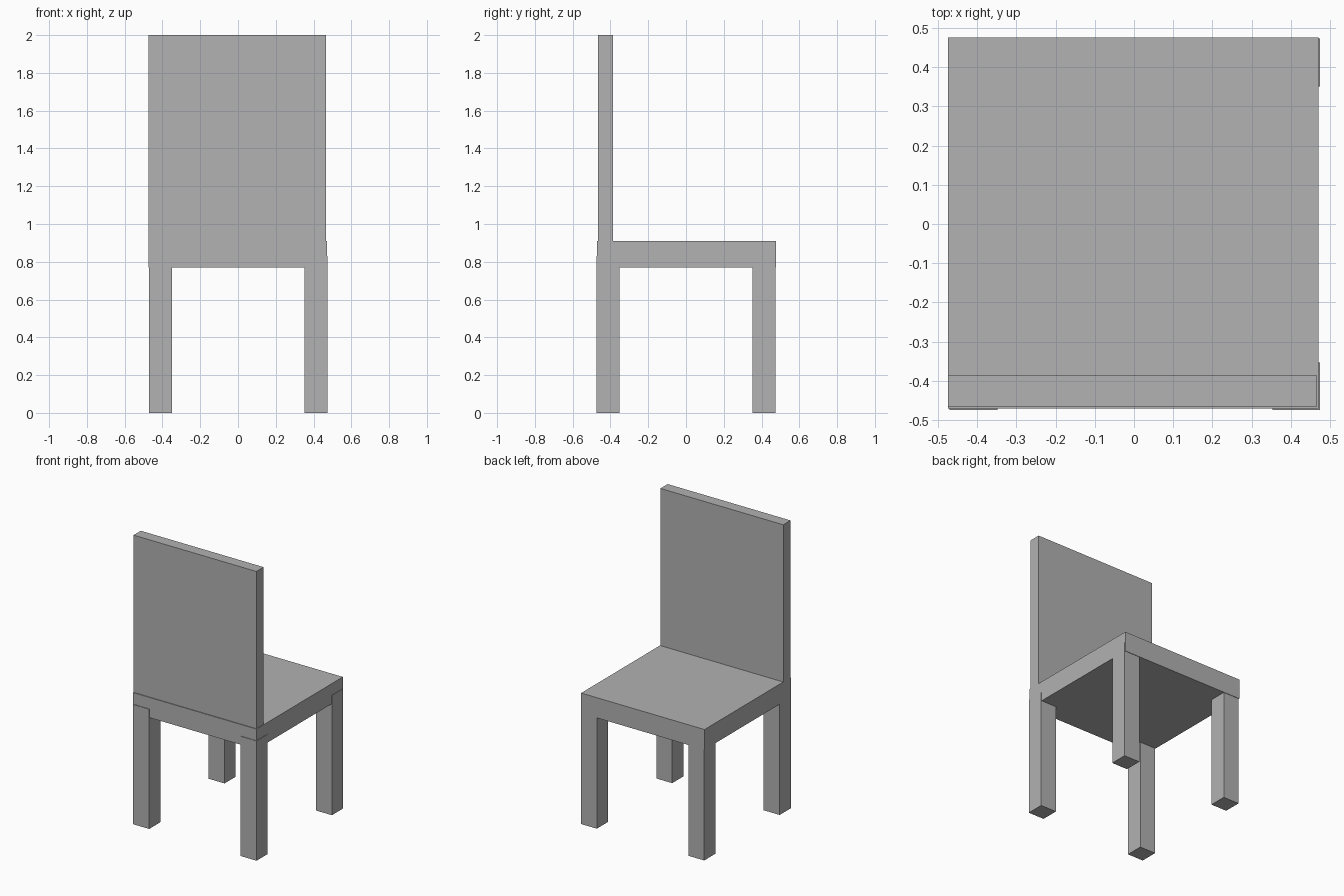
import bpy

if "Cube" in bpy.data.objects:
    bpy.data.objects.remove(bpy.data.objects["Cube"])

grey = bpy.data.materials.new("plain_grey")
grey.diffuse_color = (0.445, 0.445, 0.445, 1)
grey.use_nodes = True
grey.node_tree.nodes["Principled BSDF"].inputs["Base Color"].default_value = grey.diffuse_color


def box(name, low, high):
    """Axis-aligned block between two opposite corners."""
    centre = [(a + b) / 2 for a, b in zip(low, high)]
    bpy.ops.mesh.primitive_cube_add(size=1, location=centre)
    obj = bpy.context.object
    obj.name = name
    obj.scale = [b - a for a, b in zip(low, high)]
    bpy.ops.object.transform_apply(location=False, rotation=False, scale=True)
    obj.data.materials.append(grey)
    return obj


# Seat slab
box("seat", (-0.475, -0.471, 0.77), (0.471, 0.476, 0.91))

# Upright back panel, standing on the seat at the -y edge
box("backrest", (-0.475, -0.466, 0.90), (0.467, -0.387, 2.0))

# Four square legs, let slightly into the seat
for side, x in (("left", -0.471), ("right", 0.353)):
    for end, y in (("front", -0.475), ("back", 0.351)):
        box(f"{end}_{side}_leg", (x, y, 0), (x + 0.122, y + 0.122, 0.83))
